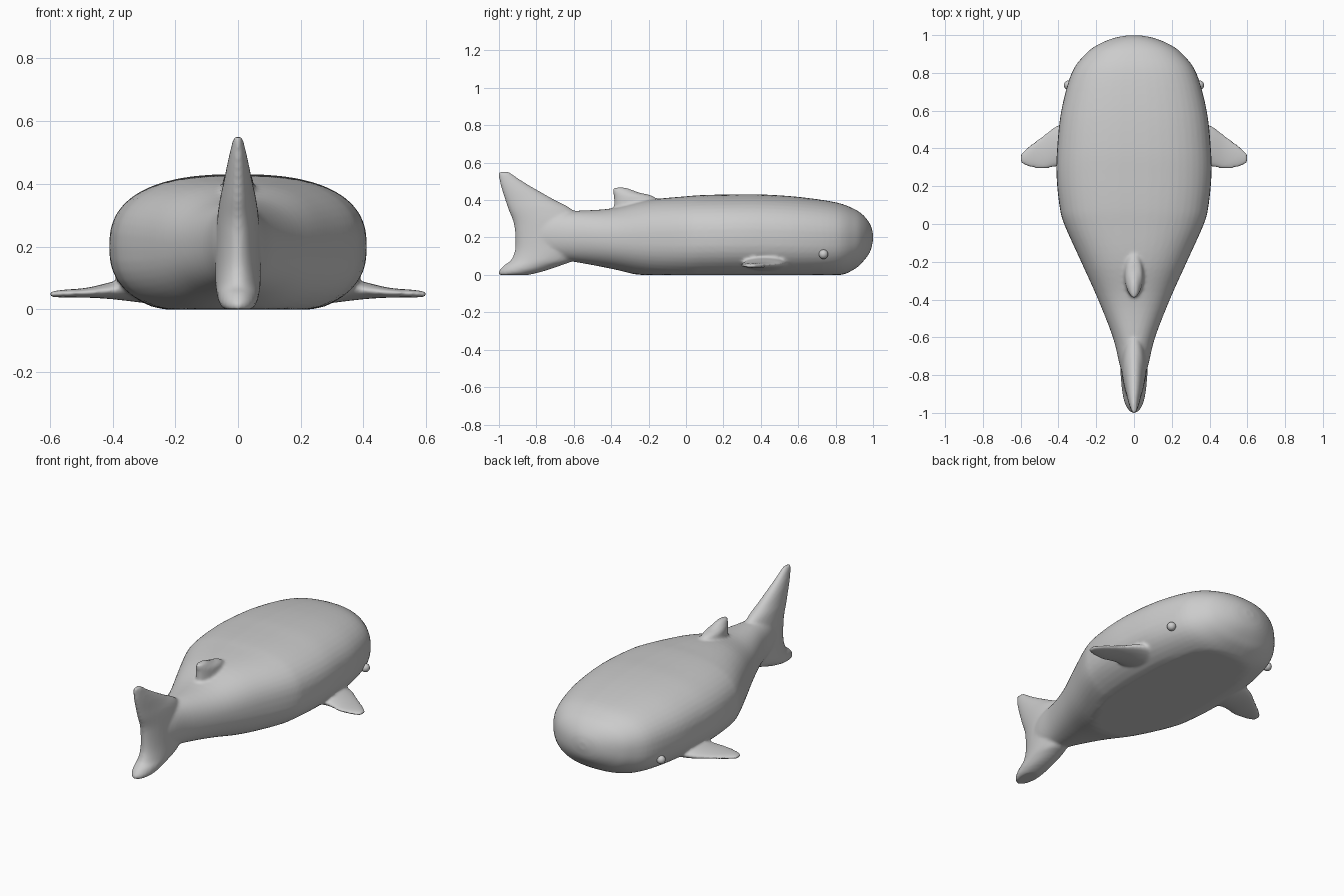
import bpy, bmesh, math
from mathutils import Vector

if "Cube" in bpy.data.objects:
    bpy.data.objects.remove(bpy.data.objects["Cube"])

N = 48


def refine(rows, steps=5):
    """Smoothly interpolate station rows (Catmull-Rom)."""
    rows = [Vector(r) for r in rows]
    out = []
    for i in range(len(rows) - 1):
        a, b = rows[i], rows[i + 1]
        p, q = rows[max(i - 1, 0)], rows[min(i + 2, len(rows) - 1)]
        for s in range(steps):
            t = s / steps
            out.append(0.5 * (2 * a + (b - p) * t + (2 * p - 5 * a + 4 * b - q) * t * t
                              + (3 * a - p - 3 * b + q) * t ** 3))
    return out + [rows[-1]]


def loft(bm, rings):
    """Closed skin through rings of points."""
    loops = [[bm.verts.new(p) for p in ring] for ring in rings]
    faces = []
    for a, b in zip(loops, loops[1:]):
        for i in range(N):
            j = (i + 1) % N
            faces.append(bm.faces.new((a[i], a[j], b[j], b[i])))
    faces.append(bm.faces.new(loops[0][::-1]))
    faces.append(bm.faces.new(loops[-1]))
    bmesh.ops.recalc_face_normals(bm, faces=faces)


def oval(ru, rv, e=2.0):
    """Superellipse points."""
    pts = []
    for i in range(N):
        c, s = math.cos(2 * math.pi * i / N), math.sin(2 * math.pi * i / N)
        pts.append((ru * math.copysign(abs(c) ** (2 / e), c),
                    rv * math.copysign(abs(s) ** (2 / e), s)))
    return pts


bm = bmesh.new()

# Body: y, half width, bottom, top (belly flattened on the ground)
body = [(0.999, 0.03, 0.18, 0.225), (0.985, 0.105, 0.125, 0.27), (0.95, 0.19, 0.075, 0.317),
        (0.9, 0.257, 0.03, 0.352), (0.8, 0.33, -0.01, 0.388), (0.6, 0.385, -0.027, 0.417),
        (0.4, 0.407, -0.03, 0.43), (0.25, 0.41, -0.03, 0.43), (0.1, 0.395, -0.03, 0.427),
        (0, 0.37, -0.028, 0.42), (-0.2, 0.28, -0.012, 0.4), (-0.4, 0.19, 0.033, 0.355),
        (-0.6, 0.112, 0.07, 0.342), (-0.75, 0.075, 0.09, 0.335), (-0.88, 0.04, 0.12, 0.29)]
rings = []
for y, w, b, t in refine(body):
    e = 2.0 + 0.5 * min(1, w / 0.35)
    rings.append([(u, y, max(0.0, (b + t) / 2 + v)) for u, v in oval(w, (t - b) / 2, e)])
loft(bm, rings)


def upright_fin(rows):
    """Fin from rows of z, leading y, trailing y, half thickness."""
    loft(bm, [[(v, (a + b) / 2 + u, z) for u, v in oval((a - b) / 2, h)]
              for z, a, b, h in refine(rows)])


# Tail fin
upright_fin([(0.0, -0.84, -1.0, 0.045), (0.02, -0.76, -1.0, 0.06), (0.05, -0.67, -0.975, 0.068),
             (0.08, -0.6, -0.935, 0.072), (0.15, -0.55, -0.912, 0.072), (0.27, -0.55, -0.92, 0.068),
             (0.35, -0.61, -0.95, 0.058), (0.4, -0.7, -0.967, 0.047), (0.455, -0.797, -0.985, 0.036),
             (0.5, -0.872, -0.997, 0.026), (0.55, -0.945, -1.004, 0.014)])

# Dorsal fin
upright_fin([(0.3, -0.1, -0.385, 0.06), (0.41, -0.16, -0.386, 0.048),
             (0.44, -0.25, -0.39, 0.034), (0.467, -0.32, -0.393, 0.016)])

# Pectoral fins: x, leading y, trailing y, centre z, half thickness
pectoral = [(0.3, 0.55, 0.3, 0.065, 0.045), (0.4, 0.525, 0.305, 0.06, 0.028),
            (0.48, 0.47, 0.29, 0.053, 0.016), (0.56, 0.41, 0.302, 0.05, 0.012),
            (0.602, 0.37, 0.325, 0.047, 0.009)]
for side in (1, -1):
    loft(bm, [[(side * x, (a + b) / 2 + u, z + v) for u, v in oval((a - b) / 2, h)]
              for x, a, b, z, h in refine(pectoral)])

mesh = bpy.data.meshes.new("body")
bm.to_mesh(mesh)
bm.free()
obj = bpy.data.objects.new("body", mesh)
bpy.context.collection.objects.link(obj)

# Fuse and blend the parts
rm = obj.modifiers.new("fuse", 'REMESH')
rm.mode = 'VOXEL'
rm.voxel_size = 0.009
rm.use_smooth_shade = True
sm = obj.modifiers.new("blend", 'SMOOTH')
sm.factor = 0.5
sm.iterations = 6

# Eyes
for side, name in ((1, "right_eye"), (-1, "left_eye")):
    bpy.ops.mesh.primitive_uv_sphere_add(segments=24, ring_count=12, radius=0.025,
                                         location=(side * 0.346, 0.735, 0.11))
    bpy.context.object.name = name
    bpy.ops.object.shade_smooth()
